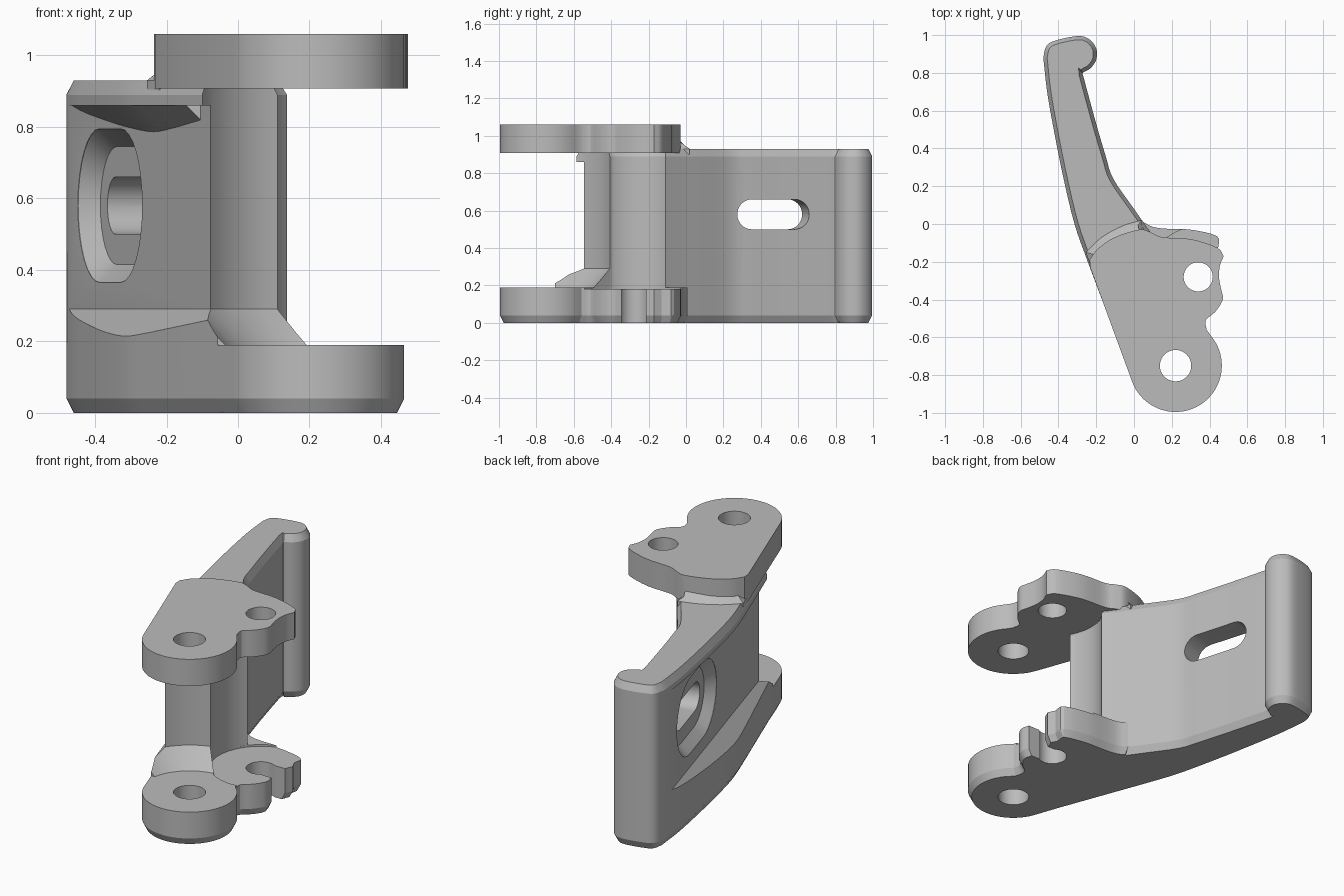
import bpy, bmesh
from math import cos, sin, radians
from mathutils import Vector

cube = bpy.data.objects.get("Cube")
if cube:
    bpy.data.objects.remove(cube, do_unlink=True)

grey = bpy.data.materials.new("plain_grey")
grey.use_nodes = True
COLOUR = (0.5, 0.5, 0.5, 1)
grey.diffuse_color = COLOUR
grey.node_tree.nodes["Principled BSDF"].inputs["Base Color"].default_value = COLOUR

PIVOT = Vector((0.22, -0.75))
PIN = Vector((0.34, -0.28))


def arc(c, r, a0, a1, n=16):
    angles = [radians(a0 + (a1 - a0) * i / n) for i in range(n + 1)]
    return [Vector((c[0] + r * cos(a), c[1] + r * sin(a))) for a in angles]


def spline(pts, n=4):
    """Smooth open curve through the points."""
    p = [Vector(q) for q in pts]
    p = [2 * p[0] - p[1]] + p + [2 * p[-1] - p[-2]]
    out = []
    for a, b, c, d in zip(p, p[1:], p[2:], p[3:]):
        for i in range(n):
            t = i / n
            out.append(0.5 * (2 * b + (c - a) * t + (2 * a - 5 * b + 4 * c - d) * t * t
                              + (3 * b - a - 3 * c + d) * t ** 3))
    return out + [p[-2]]


def inset(pts, d):
    """Offset a closed counter-clockwise outline inward."""
    out = []
    for i, p in enumerate(pts):
        u = (p - pts[i - 1]).normalized()
        v = (pts[(i + 1) % len(pts)] - p).normalized()
        n = Vector((-u.y - v.y, u.x + v.x)).normalized()
        out.append(p + n * d / max(0.6, n.dot(Vector((-u.y, u.x)))))
    return out


def loft(name, rings):
    bm = bmesh.new()
    rows = [[bm.verts.new(p) for p in ring] for ring in rings]
    n = len(rows[0])
    for a, b in zip(rows, rows[1:]):
        for i in range(n):
            j = (i + 1) % n
            bm.faces.new((a[i], a[j], b[j], b[i]))
    bm.faces.new(rows[0])
    bm.faces.new(rows[-1])
    bmesh.ops.recalc_face_normals(bm, faces=bm.faces)
    me = bpy.data.meshes.new(name)
    bm.to_mesh(me)
    bm.free()
    me.materials.append(grey)
    ob = bpy.data.objects.new(name, me)
    bpy.context.collection.objects.link(ob)
    return ob


def prism(name, pts, levels):
    """Stack an outline through (height, inset) levels."""
    area = sum(pts[i - 1].cross(pts[i]) for i in range(len(pts)))
    pts = pts if area > 0 else pts[::-1]
    return loft(name, [[(*p, z) for p in (inset(pts, d) if d else pts)] for z, d in levels])


def lathe(name, c, levels):
    return loft(name, [[(*p, z) for p in arc(c, r, 0, 360, 64)[:-1]] for z, r in levels])


def cut(ob, cutters):
    for c in cutters:
        c.hide_render = True
        m = ob.modifiers.new("cut", "BOOLEAN")
        m.operation, m.solver, m.object = "DIFFERENCE", "EXACT", c
    bpy.context.view_layer.update()
    dg = bpy.context.evaluated_depsgraph_get()
    me = bpy.data.meshes.new_from_object(ob.evaluated_get(dg))
    ob.modifiers.clear()
    ob.data = me
    for c in cutters:
        bpy.data.objects.remove(c, do_unlink=True)


# Lever body: handle with rounded tip, running into the column
outer = spline([(-0.48, 0.88), (-0.46, 0.7), (-0.425, 0.5), (-0.375, 0.25),
                (-0.315, 0), (-0.245, -0.2)])
grip = spline([(0.07, -0.02), (0, 0.08), (-0.11, 0.24), (-0.15, 0.36), (-0.2, 0.53), (-0.265, 0.77),
               (-0.27, 0.8), (-0.23, 0.825), (-0.2, 0.87), (-0.2, 0.93), (-0.24, 0.98),
               (-0.3, 0.995), (-0.42, 0.97), (-0.465, 0.94), (-0.48, 0.88)])
front = [Vector((-0.057, -0.7)), Vector((0.1, -0.7)), Vector((0.2, -0.5))]
body = prism("lever_body", grip[:-1] + outer + front + arc(PIN, 0.265, 207, 140),
             [(0, 0.02), (0.04, 0), (0.89, 0), (0.93, 0.02)])

# Cutters: round clearance at the pivot, side recess, stepped slot
clearance = lathe("pivot_clearance", PIVOT, [(0.19, 0.26), (0.29, 0.36), (1.0, 0.36)])
wall_a, wall_b = Vector((-0.48, 0.83)), Vector((-0.05, -0.636))
along = (wall_a - wall_b).normalized()
normal = Vector((along.y, -along.x))
out = -0.3 * normal
recess = loft("recess", [[(*p, 0.29), (*p, 0.86), (*(p + out), 0.86), (*(p + out), -0.01)]
                         for p in (wall_a, wall_b)])
slot_centre = Vector((-0.357, 0.415))


def stadium(depth, half, r):
    c = slot_centre + normal * depth
    flat = arc((half - r, 0), r, -90, 90) + arc((r - half, 0), r, 90, 270)
    return [(*(c + along * q.x), 0.58 + q.y) for q in flat]


pocket = loft("pocket", [stadium(-0.1, 0.32, 0.215), stadium(0, 0.32, 0.215),
                         stadium(0.05, 0.27, 0.165)])
slot = loft("slot", [stadium(-0.1, 0.2, 0.08), stadium(0.5, 0.2, 0.08)])
cut(body, [clearance, recess, pocket, slot])

# Sloping lip under the upper edge of the recess
edge = [p for p in outer if p.y < 0.8] + [Vector((-0.15, -0.45))]
back = [p + Vector((0.1, 0)) for p in reversed(edge)]
slid = [p + Vector((0.085, 0)) for p in edge]
lip = loft("recess_lip", [[(*p, 0.78) for p in slid + back],
                          [(*p, 0.865) for p in edge + back]])

# Hinge plates: round pivot end plus a hook around the pin
disc = arc(PIVOT, 0.245, 201, 400, 40)
hook = spline([(0.385, -0.56), (0.38, -0.51), (0.43, -0.465), (0.47, -0.4), (0.46, -0.34),
               (0.45, -0.28), (0.455, -0.22), (0.475, -0.17)])
top_back = spline([(0.475, -0.17), (0.44, -0.125), (0.3, -0.08), (0.15, -0.07), (0.09, -0.045),
                   (0.03, -0.03), (-0.1, -0.07), (-0.19, -0.13), (-0.235, -0.19)])
top = prism("upper_plate", disc + hook[:-1] + top_back + [Vector((-0.232, -0.23))],
            [(0.908, 0), (1.06, 0)])
cut(top, [lathe("pivot_hole", PIVOT, [(0.8, 0.083), (1.2, 0.083)]),
          lathe("pin_hole", PIN, [(0.8, 0.077), (1.2, 0.077)])])

low_hook = [p - Vector((0.01, 0)) for p in hook]
low_back = spline([(0.445, -0.13), (0.44, -0.065), (0.3, -0.03), (0.17, -0.025), (0.1, -0.015),
                   (0.05, 0.01)])
bottom = prism("lower_plate", disc + low_hook + low_back + [Vector((-0.1, -0.1)),
                                                            Vector((-0.18, -0.35))],
               [(0, 0.02), (0.04, 0), (0.19, 0)])
mouth = loft("hook_mouth", [[(x, y, z) for x, y in ((0.34, -0.345), (0.6, -0.345),
                                                    (0.6, -0.215), (0.34, -0.215))]
                            for z in (-0.1, 0.4)])
cut(bottom, [lathe("pivot_hole", PIVOT, [(-0.1, 0.083), (0.4, 0.083)]),
             lathe("pin_hole", PIN, [(-0.1, 0.077), (0.4, 0.077)]), mouth,
             lathe("pin_relief", PIN, [(0.18, 0.265), (0.4, 0.265)])])

# Ramp from the handle up to the upper plate
rear = spline([(0.04, 0.02), (-0.06, -0.01), (-0.17, -0.07), (-0.255, -0.15)])
ramp = prism("plate_ramp", rear + [Vector((-0.22, -0.25)), Vector((0.05, -0.15))],
             [(0.9, 0), (0.93, 0), (0.975, 0.05)])

for ob in (body, lip, top, bottom, ramp):
    bpy.ops.object.select_all(action="DESELECT")
    ob.select_set(True)
    bpy.context.view_layer.objects.active = ob
    bpy.ops.object.shade_smooth_by_angle(angle=radians(25))
